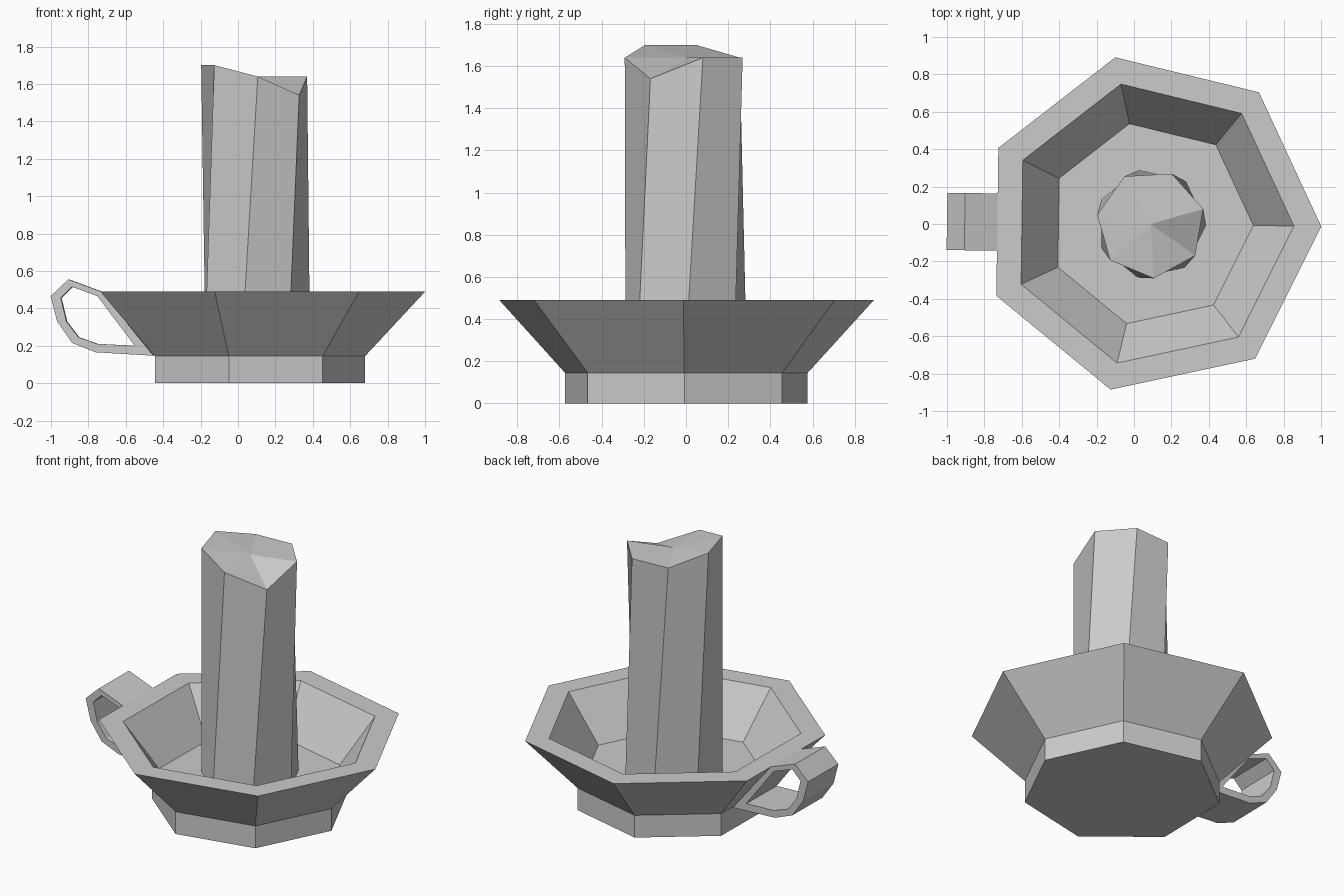
import bpy, bmesh
from math import cos, sin, radians, tau

if "Cube" in bpy.data.objects:
    bpy.data.objects.remove(bpy.data.objects["Cube"])

SIDES = 7
CENTRE_X = 0.09
TURN = -0.8          # small rotation shared by every part, in degrees

grey = bpy.data.materials.new("plain_grey")
grey.use_nodes = True
colour = (0.6, 0.6, 0.6, 1)
grey.diffuse_color = colour
grey.node_tree.nodes["Principled BSDF"].inputs["Base Color"].default_value = colour


def finish(name, bm):
    bmesh.ops.recalc_face_normals(bm, faces=bm.faces)
    mesh = bpy.data.meshes.new(name)
    bm.to_mesh(mesh)
    bm.free()
    mesh.materials.append(grey)
    obj = bpy.data.objects.new(name, mesh)
    bpy.context.collection.objects.link(obj)
    return obj


def ring(bm, radius, heights, turn):
    angles = [radians(turn) + tau * i / SIDES for i in range(SIDES)]
    return [bm.verts.new((CENTRE_X + radius * cos(a), radius * sin(a), z))
            for a, z in zip(angles, heights)]


def bridge(bm, a, b):
    n = len(a)
    for i in range(n):
        j = (i + 1) % n
        bm.faces.new((a[i], a[j], b[j], b[i]))


# Dish: foot, flared wall, flat rim, sloping inside and floor
bm = bmesh.new()
profile = [(0.59, 0), (0.59, 0.145), (0.911, 0.49), (0.765, 0.49), (0.548, 0.2)]
rings = [ring(bm, r, [z] * SIDES, TURN) for r, z in profile]
for a, b in zip(rings, rings[1:]):
    bridge(bm, a, b)
bm.faces.new(rings[0])
bm.faces.new(rings[-1])
finish("dish", bm)

# Candle: slightly twisted column with an uneven melted top
bm = bmesh.new()
bottom = ring(bm, 0.295, [0.2] * SIDES, TURN)
top = ring(bm, 0.291, [1.64, 1.64, 1.64, 1.7, 1.7, 1.64, 1.54], 16)
bridge(bm, bottom, top)
bm.faces.new(bottom)
tip = bm.verts.new((CENTRE_X, 0, 1.64))
for i in range(SIDES):
    bm.faces.new((top[i], top[(i + 1) % SIDES], tip))
finish("candle", bm)

# Handle: closed loop band standing against the dish wall
outer = [(-.73, .49), (-.905, .555), (-1, .465), (-.965, .33),
         (-.885, .215), (-.76, .165), (-.45, .147)]
inner = [(-.75, .465), (-.885, .515), (-.945, .455), (-.915, .33),
         (-.85, .245), (-.75, .21), (-.55, .2)]
bm = bmesh.new()
loops = [[bm.verts.new((x, y, z)) for x, z in path]
         for path, y in ((outer, -.153), (outer, .153), (inner, .153), (inner, -.153))]
for i in range(4):
    bridge(bm, loops[i], loops[(i + 1) % 4])
handle = finish("handle", bm)
handle.rotation_euler.z = radians(TURN)
